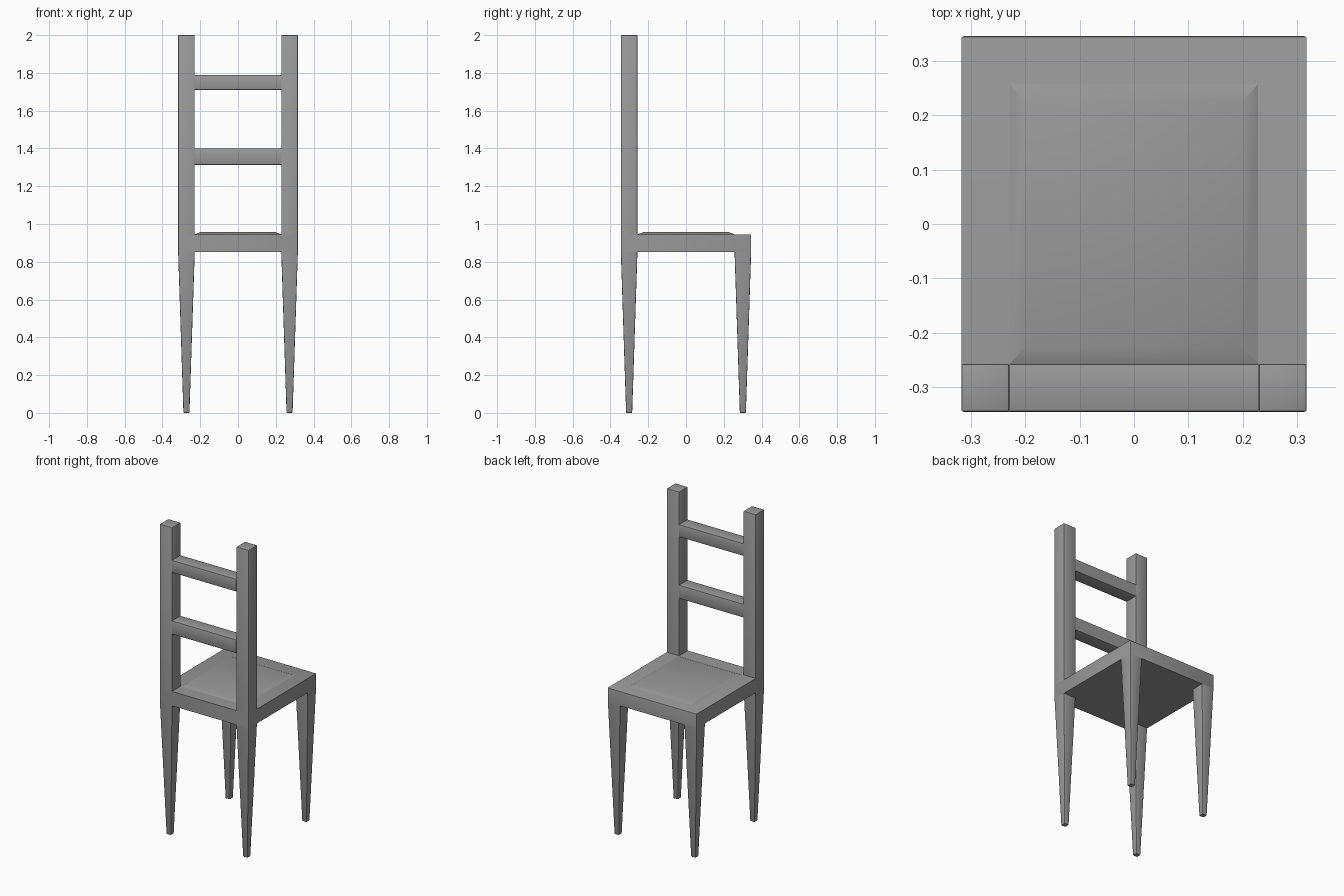
import bpy
import bmesh
import math

cube = bpy.data.objects.get("Cube")
if cube:
    bpy.data.objects.remove(cube, do_unlink=True)

HALF_X, HALF_Y, POST = 0.317, 0.345, 0.088
SEAT_LOW, SEAT_TOP, TOP = 0.853, 0.945, 2.0
EDGE = 0.004

grey = bpy.data.materials.new("painted grey")
grey.use_nodes = True
colour = (0.32, 0.32, 0.32, 1)
grey.diffuse_color = colour
grey.node_tree.nodes["Principled BSDF"].inputs["Base Color"].default_value = colour


def block(name, centre, low, high, z0, z1, rounded):
    """Four-sided block from a low half-size to a high one; rounded(a, b) picks edges to soften."""
    bm = bmesh.new()
    bmesh.ops.create_cube(bm, size=2)
    for v in bm.verts:
        half, z = (high, z1) if v.co.z > 0 else (low, z0)
        v.co = (centre[0] + v.co.x * half[0], centre[1] + v.co.y * half[1], z)
    edges = [e for e in bm.edges if rounded(e.verts[0].co, e.verts[1].co)]
    if edges:
        bmesh.ops.bevel(bm, geom=edges, offset=EDGE, segments=2, profile=0.5, affect='EDGES')
    bmesh.ops.recalc_face_normals(bm, faces=bm.faces)
    mesh = bpy.data.meshes.new(name)
    bm.to_mesh(mesh)
    bm.free()
    mesh.materials.append(grey)
    obj = bpy.data.objects.new(name, mesh)
    bpy.context.collection.objects.link(obj)
    bpy.ops.object.select_all(action='DESELECT')
    obj.select_set(True)
    bpy.context.view_layer.objects.active = obj
    bpy.ops.object.shade_smooth_by_angle(angle=math.radians(30))
    return obj


def upright(a, b):
    return abs(a.z - b.z) > 0.01


half_post = (POST / 2, POST / 2)
foot = (0.016, 0.016)
post_x, post_y = HALF_X - POST / 2, HALF_Y - POST / 2

# Tapered legs and back posts
for side, sx in (("left", 1), ("right", -1)):
    for end, sy in (("far", 1), ("post", -1)):
        block(f"{end}_leg_{side}", (sx * post_x, sy * post_y), foot, half_post, 0, SEAT_LOW,
              lambda a, b: upright(a, b) or a.z < 0.01)
    block(f"back_post_{side}", (sx * post_x, -post_y), half_post, half_post, SEAT_TOP, TOP,
          lambda a, b: upright(a, b) or a.z > TOP - 0.01)

# Seat slab, softened at its corners and free top edge
size = (HALF_X, HALF_Y)
block("seat", (0, 0), size, size, SEAT_LOW, SEAT_TOP,
      lambda a, b: upright(a, b) or (min(a.y, b.y) > 0 and a.z > SEAT_LOW + 0.01))

# Raised seat panel with sloping sides
block("seat_panel", (0, 0), (0.228, 0.257), (0.2, 0.225), SEAT_TOP, 0.957,
      lambda a, b: False)

# Back rails between the posts
rail = (HALF_X - POST, POST / 2)
for name, z0, z1 in (("lower_back_rail", 1.313, 1.4), ("upper_back_rail", 1.71, 1.79)):
    block(name, (0, -post_y), rail, rail, z0, z1, lambda a, b: abs(a.x - b.x) > 0.1)
